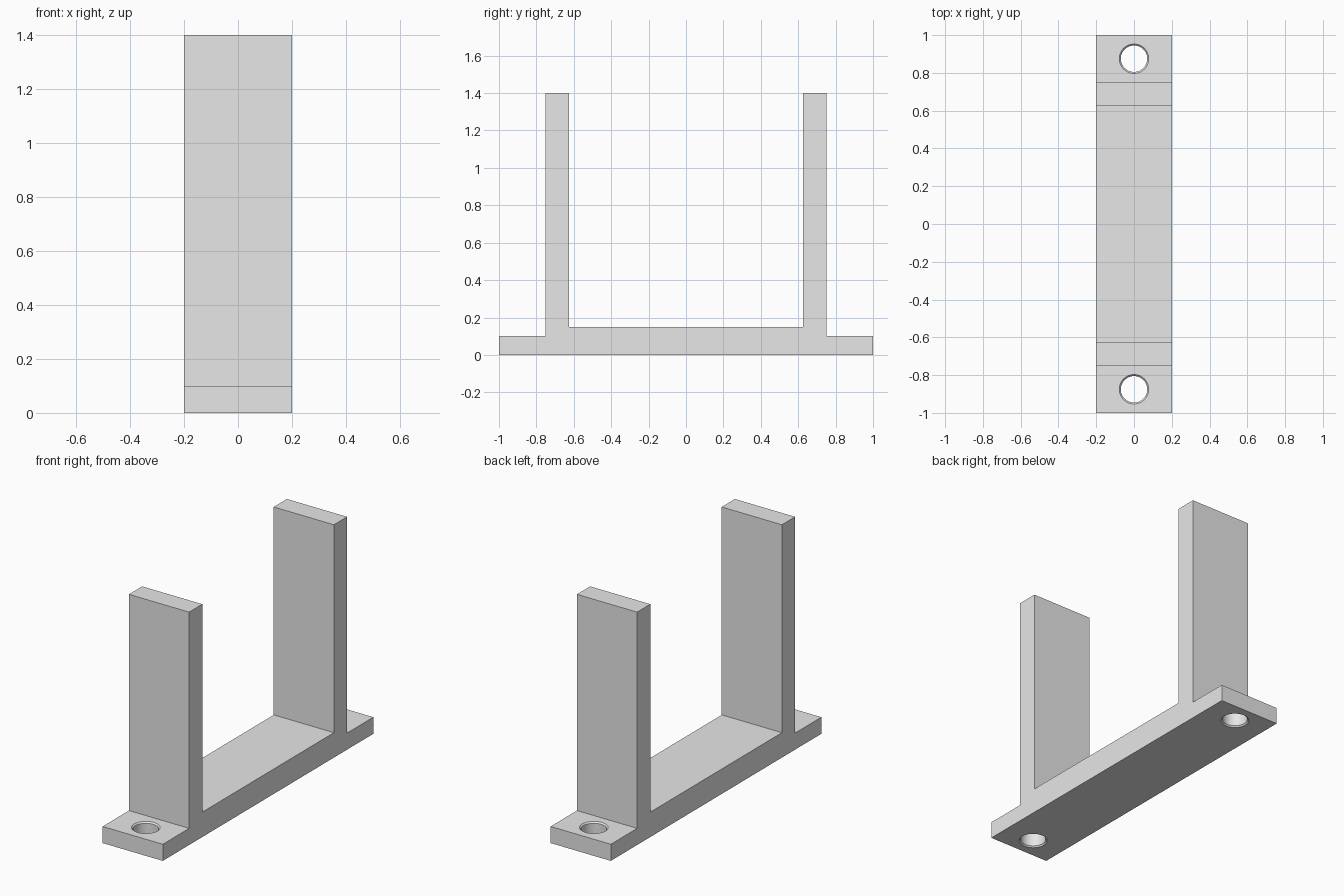
import bpy, bmesh, math

if "Cube" in bpy.data.objects:
    bpy.data.objects.remove(bpy.data.objects["Cube"], do_unlink=True)

grey = bpy.data.materials.new("light_grey")
grey.use_nodes = True
colour = (0.8, 0.8, 0.8, 1)
grey.diffuse_color = colour
grey.node_tree.nodes["Principled BSDF"].inputs["Base Color"].default_value = colour

HALF_WIDTH = 0.2
FLANGE_TOP = 0.1
HOLE_Y = 0.875
HOLE_R = 0.07
CHAMFER = 0.008


def add_object(name, bm):
    bmesh.ops.recalc_face_normals(bm, faces=bm.faces)
    mesh = bpy.data.meshes.new(name)
    bm.to_mesh(mesh)
    bm.free()
    mesh.materials.append(grey)
    obj = bpy.data.objects.new(name, mesh)
    bpy.context.collection.objects.link(obj)
    return obj


# Bracket: half of the side profile, mirrored and extruded across the width
half = [(1, 0), (1, FLANGE_TOP), (0.75, FLANGE_TOP), (0.75, 1.4), (0.625, 1.4), (0.625, 0.15)]
profile = half + [(-y, z) for y, z in reversed(half)]
bm = bmesh.new()
side = bm.faces.new([bm.verts.new((-HALF_WIDTH, y, z)) for y, z in profile])
extruded = bmesh.ops.extrude_face_region(bm, geom=[side])["geom"]
bmesh.ops.translate(bm, vec=(2 * HALF_WIDTH, 0, 0),
                    verts=[v for v in extruded if isinstance(v, bmesh.types.BMVert)])
bracket = add_object("upright_bracket", bm)


# Bolt hole cutter: a cylinder flared at both ends to chamfer the rims
def hole_cutter(y):
    over = 0.02
    wide = HOLE_R + CHAMFER + over
    rings = [(wide, -over), (HOLE_R, CHAMFER), (HOLE_R, FLANGE_TOP - CHAMFER), (wide, FLANGE_TOP + over)]
    bm = bmesh.new()
    sides = 48
    loops = [[bm.verts.new((r * math.cos(math.tau * i / sides), y + r * math.sin(math.tau * i / sides), z))
              for i in range(sides)] for r, z in rings]
    for low, high in zip(loops, loops[1:]):
        for i in range(sides):
            j = (i + 1) % sides
            bm.faces.new((low[i], low[j], high[j], high[i]))
    bm.faces.new(loops[0])
    bm.faces.new(loops[-1])
    cutter = add_object("bolt_hole_cutter", bm)
    cutter.hide_render = True
    return cutter


# Cut both bolt holes, then drop the cutters
bpy.context.view_layer.objects.active = bracket
bracket.select_set(True)
for y in (-HOLE_Y, HOLE_Y):
    cutter = hole_cutter(y)
    cut = bracket.modifiers.new("bolt_hole", "BOOLEAN")
    cut.operation = "DIFFERENCE"
    cut.solver = "EXACT"
    cut.object = cutter
    bpy.ops.object.modifier_apply(modifier=cut.name)
    bpy.data.objects.remove(cutter, do_unlink=True)

# Smooth hole walls, sharp edges elsewhere
bpy.ops.object.select_all(action="DESELECT")
bracket.select_set(True)
bpy.ops.object.shade_smooth_by_angle(angle=math.radians(30))
